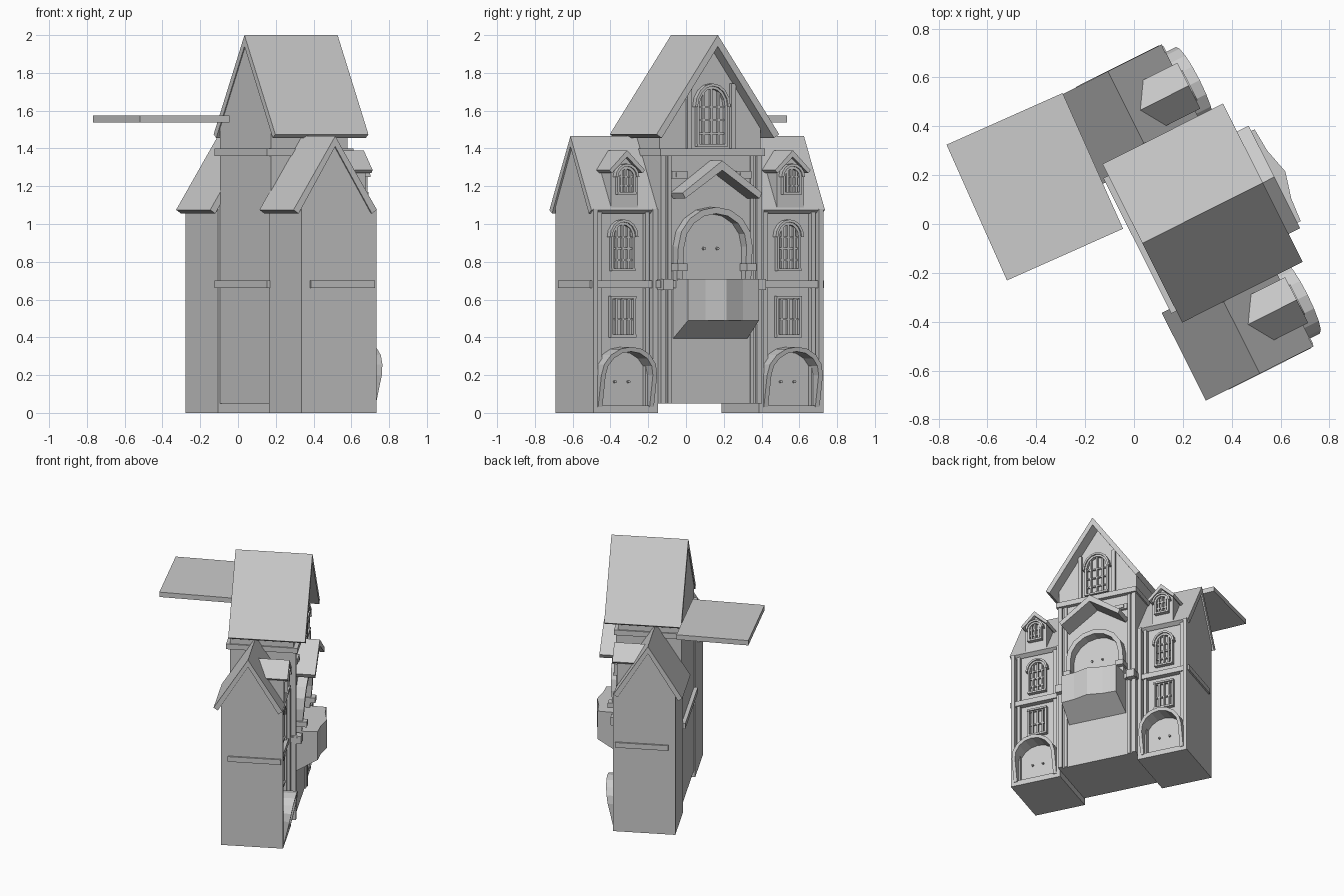
import bpy, bmesh, math
from mathutils import Matrix

cube = bpy.data.objects.get("Cube")
if cube:
    bpy.data.objects.remove(cube, do_unlink=True)

stone = bpy.data.materials.new("plain grey")
stone.use_nodes = True
GREY = (0.6, 0.6, 0.6, 1)
stone.diffuse_color = GREY
stone.node_tree.nodes["Principled BSDF"].inputs["Base Color"].default_value = GREY

TURN = math.radians(26.7)   # the house is turned; local +x is the facade side
MID = -0.086                # local y of the facade's middle


def prism(name, pts, axis, a, b, shape=None):
    """Extrude a 2D outline along a local axis from a to b."""
    def place(p, h):
        return {"x": (h, p[0], p[1]), "y": (p[0], h, p[1]), "z": (p[0], p[1], h)}[axis]
    bm = bmesh.new()
    low = [bm.verts.new(place(p, a)) for p in pts]
    high = [bm.verts.new(place(p, b)) for p in pts]
    bm.faces.new(low)
    bm.faces.new(high)
    for i in range(len(pts)):
        j = (i + 1) % len(pts)
        bm.faces.new((low[i], low[j], high[j], high[i]))
    if shape:
        for v in low + high:
            shape(v.co)
    bmesh.ops.recalc_face_normals(bm, faces=bm.faces)
    mesh = bpy.data.meshes.new(name)
    bm.to_mesh(mesh)
    bm.free()
    mesh.materials.append(stone)
    ob = bpy.data.objects.new(name, mesh)
    ob.rotation_euler.z = TURN
    bpy.context.collection.objects.link(ob)
    return ob


def box(name, x0, x1, yc, half, z0, z1):
    pts = [(yc - half, z0), (yc + half, z0), (yc + half, z1), (yc - half, z1)]
    return prism(name, pts, "x", x0, x1)


def house(c, half, z0, shoulder, peak):
    """Gabled wall outline."""
    return [(c - half, z0), (c + half, z0), (c + half, shoulder), (c, peak), (c - half, shoulder)]


def chevron(c, half, peak, eave, drop, tuck, low):
    """Pitched roof slab outline."""
    return [(c - half, eave), (c, peak), (c + half, eave),
            (c + half - tuck, eave - low), (c, peak - drop), (c - half + tuck, eave - low)]


def arc(c, half, spring, top, n=8):
    return [(c + half * math.cos(math.pi * i / n), spring + (top - spring) * math.sin(math.pi * i / n))
            for i in range(n + 1)]


def arch(name, c, half, z0, spring, top, t, x0, x1, bulge=0):
    """Arched frame; the front leans out towards its crown by bulge."""
    outer = [(c + half, z0)] + arc(c, half, spring, top) + [(c - half, z0)]
    inner = [(c + half - t, z0)] + arc(c, half - t, spring, top - t) + [(c - half + t, z0)]

    def lean(co):
        if co.x > (x0 + x1) / 2 and co.z > z0:
            co.x += bulge * min(1, (co.z - z0) / (spring - z0) * 0.6 if co.z <= spring
                                else 0.6 + 0.4 * (co.z - spring) / (top - spring))
    return prism(name, outer + inner[::-1], "x", x0, x1, lean)


def window(name, c, half, z0, spring, top, x, rows):
    """Barred window with a frame and sill; arched when top is above spring."""
    t = 0.014
    if top > spring:
        arch(name + "_frame", c, half, z0, spring, top, t, x, x + 0.025)
        arch(name + "_hood", c, half + 0.014, spring, spring + 0.001, top + 0.014, 0.014, x, x + 0.035)
    else:
        for s in (-1, 1):
            box(name + "_jamb", x, x + 0.025, c + s * (half - t / 2), t / 2, z0, top)
        box(name + "_lintel", x, x + 0.03, c, half, top - t, top)
    box(name + "_sill", x, x + 0.03, c, half, z0, z0 + t)
    for k in (-0.5, 0, 0.5):
        crown = spring + (top - spring) * math.sqrt(1 - k * k) - t / 2
        box(name + "_mullion", x, x + 0.018, c + k * half, 0.006, z0, crown)
    for i in range(1, rows + 1):
        z = z0 + (spring - z0) * i / rows - (0 if top > spring else t)
        box(name + "_crossbar", x, x + 0.015, c, half - t / 2, z - 0.005, z + 0.005)


def handles(c, z, x):
    for s in (-1, 1):
        prism("door_handle", [(c + s * 0.04 + 0.008 * math.cos(i * math.pi / 3),
                               z + 0.008 * math.sin(i * math.pi / 3)) for i in range(6)],
              "x", x, x + 0.015)


# Central block: walls, roof, string courses, corner strips
prism("main_walls", house(MID, 0.30, 0.05, 1.515, 1.96), "x", 0, 0.455)
prism("main_roof", chevron(MID, 0.363, 2.0, 1.475, 0.06, 0.03, 0.02), "x", -0.005, 0.547)
for z in (0.66, 1.36):
    box("string_course", -0.028, 0.485, MID, 0.31, z, z + 0.04)
for s in (-1, 1):
    box("corner_strip", 0.44, 0.472, MID + s * 0.285, 0.015, 0.05, 1.36)
    box("inner_strip", 0.44, 0.465, MID + s * 0.245, 0.01, 0.05, 1.36)
    box("gable_strip", 0.44, 0.475, MID + s * 0.13, 0.014, 1.40, 1.745)
    box("plaque", 0.44, 0.475, MID + s * 0.19, 0.045, 1.24, 1.28)
    box("plaque_panel", 0.44, 0.482, MID + s * 0.19, 0.022, 1.248, 1.272)
    box("arch_capital", 0.45, 0.54, MID + s * 0.205, 0.028, 0.75, 0.79)
    box("course_block", 0.44, 0.51, MID + s * 0.275, 0.03, 0.65, 0.71)
window("gable_window", MID, 0.09, 1.41, 1.62, 1.73, 0.455, 3)

# Entrance canopy, arch and balcony
prism("canopy", chevron(MID, 0.235, 1.335, 1.165, 0.05, 0.015, 0.03), "x", 0.45, 0.60)
arch("balcony_arch", MID, 0.22, 0.70, 0.88, 1.09, 0.035, 0.45, 0.50, 0.03)
handles(MID, 0.87, 0.455)


def slope_under(co):
    if co.z < 0.5 and co.x > 0.5:
        co.z = 0.49


front = [(0.615, -0.21), (0.622, -0.11), (0.65, 0), (0.622, 0.11), (0.615, 0.21)]
prism("balcony", [(x, MID + y) for x, y in [(0.45, -0.22)] + front + [(0.45, 0.22)]],
      "z", 0.39, 0.71, slope_under)

# Side wings, one each side
for side in (-1, 1):
    c = MID + side * 0.491
    w = 0.191
    out = c + side * w
    prism("wing_walls", house(0.187, 0.197, 0, 1.10, 1.43), "y", c - w, c + w)
    prism("wing_roof", chevron(0.185, 0.247, 1.465, 1.075, 0.055, 0.03, 0.02),
          "y", c - side * (w + 0.01), out + side * 0.01)
    prism("side_course", [(0.04, 0.66), (0.42, 0.66), (0.42, 0.70), (0.04, 0.70)],
          "y", out - side * 0.02, out + side * 0.012)
    box("front_course", 0.37, 0.425, c, w, 0.66, 0.70)
    box("plinth", 0.37, 0.435, c, w, 0, 0.04)
    for s in (-1, 1):
        box("outer_pilaster", 0.37, 0.435, c + s * (w - 0.014), 0.014, 0, 1.08)
        box("inner_pilaster", 0.37, 0.415, c + s * (w - 0.05), 0.012, 0, 1.08)
    window("rectangular_window", c, 0.075, 0.40, 0.62, 0.62, 0.385, 2)
    window("arched_window", c, 0.07, 0.75, 0.93, 1.01, 0.385, 3)
    arch("door_arch", c, 0.165, 0.03, 0.20, 0.35, 0.025, 0.38, 0.44, 0.065)
    handles(c, 0.165, 0.385)
    # Dormer
    prism("dormer_walls", house(c, 0.08, 1.08, 1.29, 1.365), "x", 0.2, 0.425)
    prism("dormer_roof", chevron(c, 0.105, 1.39, 1.285, 0.035, 0.014, 0.016), "x", 0.225, 0.455)
    window("dormer_window", c, 0.055, 1.155, 1.25, 1.305, 0.425, 2)

# Flat slab jutting out behind
slab = prism("rear_slab", [(-0.26, -0.304), (0.26, -0.304), (0.26, 0.304), (-0.26, 0.304)],
             "z", 1.537, 1.575)
slab.location = (-0.406, 0.1525, 0)
slab.rotation_euler.z = math.radians(24)
